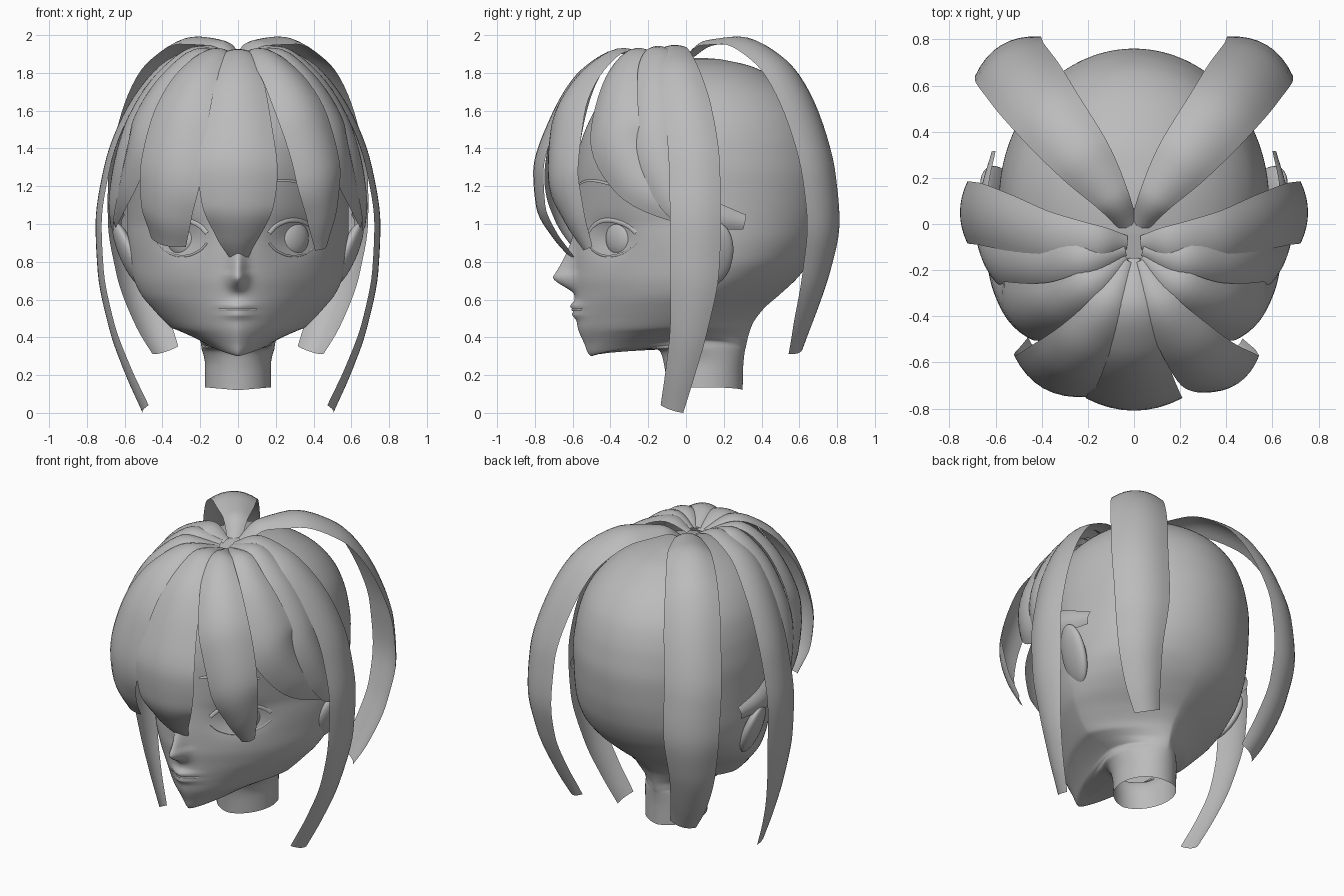
import bpy, math
from mathutils import Vector

if "Cube" in bpy.data.objects:
    bpy.data.objects.remove(bpy.data.objects["Cube"])

mat = bpy.data.materials.new("clay_grey")
mat.diffuse_color = (0.5, 0.5, 0.5, 1)
mat.use_nodes = True
mat.node_tree.nodes["Principled BSDF"].inputs["Base Color"].default_value = mat.diffuse_color


def make(name, verts, faces):
    me = bpy.data.meshes.new(name)
    me.from_pydata([tuple(v) for v in verts], [], faces)
    me.materials.append(mat)
    me.shade_smooth()
    ob = bpy.data.objects.new(name, me)
    bpy.context.collection.objects.link(ob)
    return ob


def spline(rows, steps):
    """Smooth monotone interpolation through rows of numbers."""
    def slope(i, k):
        if i == 0 or i == len(rows) - 1:
            a = max(i, 1)
            return rows[a][k] - rows[a - 1][k]
        a, b = rows[i][k] - rows[i - 1][k], rows[i + 1][k] - rows[i][k]
        return 2 * a * b / (a + b) if a * b > 0 else 0
    out = []
    for i in range(len(rows) - 1):
        for s in range(steps):
            t = s / steps
            t2, t3 = t * t, t * t * t
            out.append([(2*t3 - 3*t2 + 1) * rows[i][k] + (t3 - 2*t2 + t) * slope(i, k)
                        + (3*t2 - 2*t3) * rows[i + 1][k] + (t3 - t2) * slope(i + 1, k)
                        for k in range(len(rows[0]))])
    out.append(list(rows[-1]))
    return out


# Head and neck slices: height, front y, widest y, back y, half width, back roundness
RINGS = spline([
    (.13, -.10, .10, .30, .175, 2), (.25, -.115, .10, .303, .174, 2),
    (.335, -.15, .06, .313, .192, 1.8), (.345, -.50, .02, .316, .2, 1.75),
    (.40, -.54, .0, .328, .295, 1.4), (.47, -.575, .0, .352, .375, 1.4),
    (.55, -.585, .02, .41, .45, 1.5), (.63, -.59, .05, .50, .515, 1.65),
    (.72, -.60, .08, .595, .555, 1.8), (.82, -.60, .1, .665, .575, 1.95),
    (.95, -.595, .1, .72, .585, 2), (1.10, -.59, .1, .75, .585, 2),
    (1.25, -.585, .1, .76, .585, 2), (1.40, -.565, .1, .74, .57, 2),
    (1.55, -.51, .1, .69, .53, 2), (1.68, -.43, .1, .595, .45, 2),
    (1.78, -.31, .1, .46, .335, 2), (1.84, -.18, .09, .33, .21, 2),
    (1.873, -.03, .08, .18, .08, 2)], 6)


def bump(x, z):
    """Nose, lips and eye sockets, measured forwards."""
    if z < .72:
        p = max(0, (z - .62) / .10)
        p = p * p * (3 - 2 * p)
    else:
        p = max(0, 1 - (z - .72) / .26) ** 1.7
    d = .105 * p * math.exp(-(x / (.045 if z < .75 else .038)) ** 2)
    d += .028 * math.exp(-(x / .08) ** 2) * (math.exp(-((z - .565) / .02) ** 2)
                                             + .8 * math.exp(-((z - .52) / .018) ** 2))
    d -= .045 * math.exp(-((abs(x) - .29) / .11) ** 2 - ((z - .92) / .085) ** 2)
    return d


def front_power(z):
    return 2 if z < .34 else 1.5 if z < 1.0 else min(2, 1.5 + (z - 1.0))


def face_y(x, z):
    r = min(RINGS, key=lambda q: abs(q[0] - z))
    n = front_power(z)
    return r[2] - (r[2] - r[1]) * max(0, 1 - (abs(x) / r[4]) ** n) ** (1 / n) - bump(x, z)


def build_head():
    N, verts, faces = 144, [], []
    for z, yf, yc, yb, w, nb in RINGS:
        for i in range(N):
            a = 2 * math.pi * i / N
            s, c = math.sin(a), -math.cos(a)
            n = front_power(z) if c < 0 else nb
            x = w * math.copysign(abs(s) ** (2 / n), s)
            k = abs(c) ** (2 / n)
            y = yc - (yc - yf) * k - bump(x, z) if c < 0 else yc + (yb - yc) * k
            shift = 0
            start = max(0, min(1, (z - .335) / .01))
            if z < .5 and y < 0:   # chin dips below the jaw
                shift -= .045 * start * min(1, (.5 - z) / .155) * min(1, -y / .5)
            if z < .45:            # jaw edge rises towards the ears
                shift += .2 * abs(x) * start * min(1, (.45 - z) / .105)
            verts.append((x, y, z + shift + (.015 * min(1, abs(x) / .17) - .01 if z < .15 else 0)))
    for j in range(len(RINGS) - 1):
        for i in range(N):
            a, b = j * N + i, j * N + (i + 1) % N
            faces.append((a, b, b + N, a + N))
    m = len(verts)
    verts.append((0, .08, 1.88))
    faces += [(m - N + i, m - N + (i + 1) % N, m) for i in range(N)]
    make("head", verts, faces)


def strand(name, rows, mirror=False, curl=.17, turn=1):
    """Curved ribbon: rows of x, y, z, width; bulges away from the head."""
    rows = [(-x, y, z, w) for x, y, z, w in rows] if mirror else rows
    pts, U, verts, faces = spline(rows, 6), 8, [], []
    for i, p in enumerate(pts):
        c = Vector(p[:3])
        t = (Vector(pts[min(i + 1, len(pts) - 1)][:3]) - Vector(pts[max(i - 1, 0)][:3])).normalized()
        out = c - Vector((0, .05, min(1.0, c.z)))
        out.x *= turn
        side = t.cross(out).normalized()
        nrm = side.cross(t).normalized()
        for k in range(U + 1):
            u = 2 * k / U - 1
            verts.append(c + side * (u * p[3] / 2) + nrm * (curl * p[3] * (.9 - u * u)))
    for j in range(len(pts) - 1):
        for k in range(U):
            a = j * (U + 1) + k
            faces.append((a, a + U + 1, a + U + 2, a + 1))
    return make(name, verts, faces)


def ellipsoid(name, loc, size, rot=(0, 0, 0)):
    bpy.ops.mesh.primitive_uv_sphere_add(segments=32, ring_count=16, location=loc, rotation=rot)
    ob = bpy.context.object
    ob.name, ob.scale = name, size
    ob.data.materials.append(mat)
    ob.data.shade_smooth()
    return ob


build_head()

# Fringe
strand("fringe_centre", [(0, -.15, 1.86, .07), (0, -.34, 1.91, .15), (0, -.53, 1.8, .25),
                         (0, -.68, 1.55, .35), (0, -.76, 1.28, .42), (0, -.75, 1.1, .38),
                         (0, -.68, .94, .24), (.01, -.58, .8, .07)], curl=.13)
strand("fringe_wide", [(-.03, -.16, 1.87, .06), (-.1, -.33, 1.91, .14), (-.21, -.5, 1.8, .24),
                       (-.31, -.62, 1.55, .34), (-.36, -.665, 1.27, .37), (-.38, -.63, 1.06, .31),
                       (-.37, -.55, .9, .22)])
strand("fringe_narrow", [(.03, -.16, 1.87, .06), (.1, -.33, 1.91, .14), (.22, -.5, 1.8, .24),
                         (.35, -.63, 1.55, .31), (.425, -.655, 1.27, .29), (.445, -.6, 1.05, .2),
                         (.44, -.52, .87, .08)])

# Mirrored locks
for m, tag in ((False, "left"), (True, "right")):
    strand("swept_lock_" + tag, [(.04, -.14, 1.87, .06), (.18, -.26, 1.91, .14), (.35, -.35, 1.77, .22),
                                 (.49, -.38, 1.5, .31), (.57, -.27, 1.26, .28), (.62, -.05, 1.11, .2),
                                 (.64, .13, 1.05, .15), (.605, .31, 1.01, .08)], m)
    strand("temple_lock_" + tag, [(.04, -.11, 1.88, .06), (.2, -.16, 1.92, .14), (.4, -.19, 1.77, .23),
                                  (.56, -.18, 1.5, .26), (.635, -.11, 1.25, .22), (.66, -.02, 1.08, .16),
                                  (.66, .07, 1.0, .1)], m)
    strand("long_side_lock_" + tag, [(.03, -.08, 1.88, .06), (.16, -.08, 1.93, .15), (.36, -.055, 1.85, .21),
                                     (.56, .01, 1.61, .25), (.68, .045, 1.3, .27), (.725, .05, 1.0, .27),
                                     (.715, .045, .75, .26), (.66, .015, .45, .2), (.58, -.03, .22, .16),
                                     (.49, -.075, .02, .13)], m, .12)
    strand("long_back_lock_" + tag, [(.02, -.01, 1.86, .08), (.1, .12, 1.95, .16), (.21, .27, 1.955, .25),
                                     (.365, .465, 1.845, .31), (.48, .62, 1.58, .34), (.545, .71, 1.25, .34),
                                     (.55, .732, 1.0, .33), (.53, .695, .75, .28), (.46, .63, .5, .22),
                                     (.385, .582, .33, .16)], m, .17, .75)

    # Eyes, lids, brows and ears
    s = -1 if m else 1
    ellipsoid("eyeball_" + tag, (s * .29, face_y(.29, .92) + .03, .925), (.1, .055, .105), (0, 0, s * .7))

    def on_face(x, z, w, lift=.008):
        return (x, face_y(x, z) - lift, z, w)
    for nm, h, z0, w in (("upper_lid_", .07, .95, .024), ("lower_lid_", -.07, .9, .012)):
        strand(nm + tag, [on_face(.165 + .26 * i / 8, z0 + h * math.sin(math.pi * i / 8) ** .7, w)
                          for i in range(9)], m)
    strand("brow_" + tag, [on_face(.12 + .04 * i, 1.2 + .03 * math.sin(.3 + .42 * i), .014)
                           for i in range(8)], m)
    ellipsoid("ear_" + tag, (s * .58, .14, .84), (.045, .11, .185), (-.25, s * .38, -s * .2))

# Mouth
strand("mouth_line", [(x, face_y(x, .545) - .006, .545 + .3 * x * x, .01)
                      for x in (-.1, -.06, -.03, 0, .03, .06, .1)])
